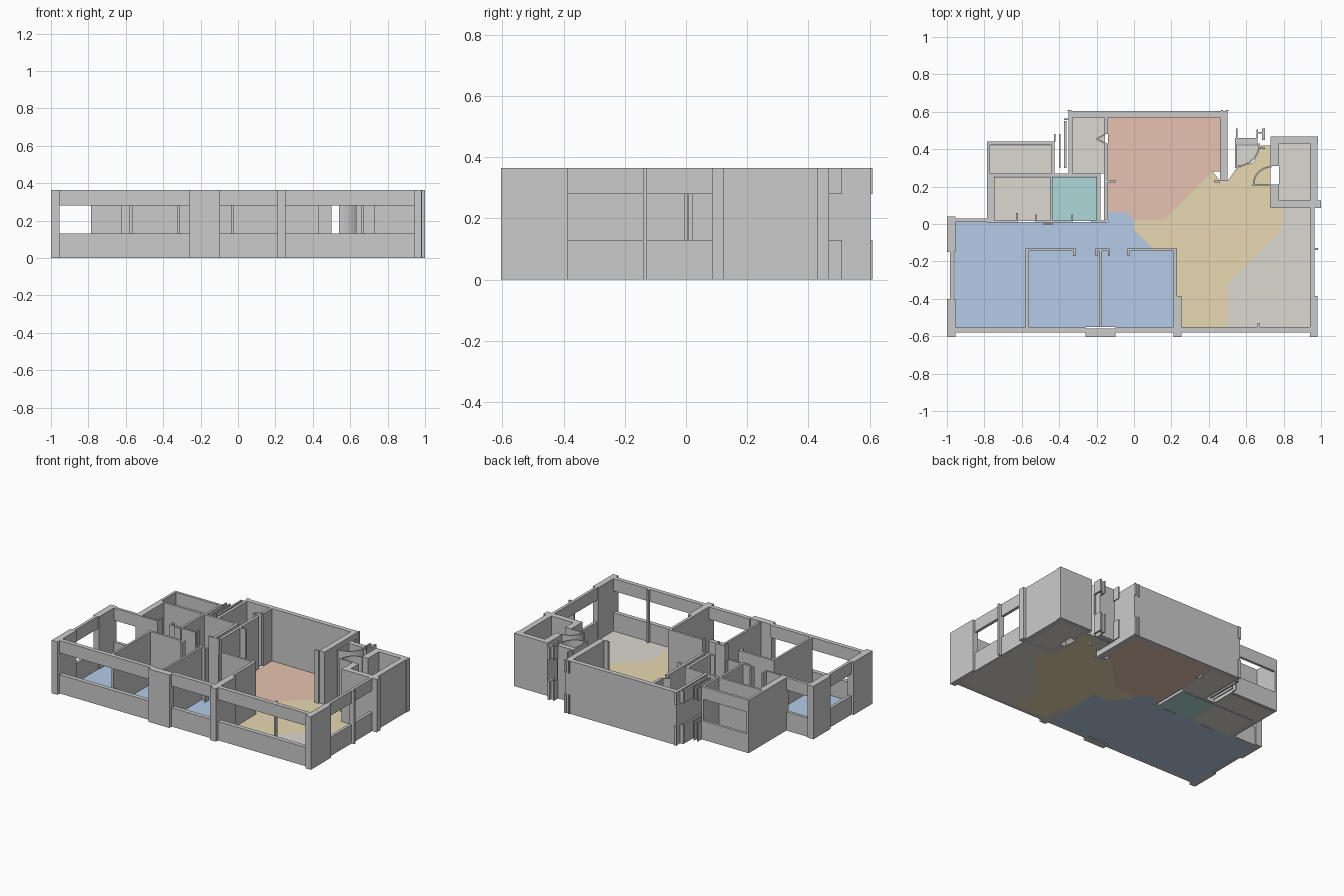
import bpy, bmesh, math

H, SILL, HEAD = 0.365, 0.13, 0.28   # wall height, window opening range


def add_box(bm, x0, x1, y0, y1, z0, z1):
    vs = [bm.verts.new((x, y, z)) for z in (z0, z1)
          for x, y in ((x0, y0), (x1, y0), (x1, y1), (x0, y1))]
    bm.faces.new(vs[3::-1])
    bm.faces.new(vs[4:])
    for i in range(4):
        j = (i + 1) % 4
        bm.faces.new((vs[i], vs[j], vs[j + 4], vs[i + 4]))


def finish(name, bm):
    me = bpy.data.meshes.new(name)
    bm.to_mesh(me)
    bm.free()
    ob = bpy.data.objects.new(name, me)
    bpy.context.collection.objects.link(ob)
    return ob


def walls(name, rects):
    """Full-height walls from (x0, x1, y0, y1) plans."""
    bm = bmesh.new()
    for r in rects:
        add_box(bm, *r, 0, H)
    return finish(name, bm)


def windows(name, rects):
    """Sill wall below and lintel above an opening."""
    bm = bmesh.new()
    for r in rects:
        add_box(bm, *r, 0, SILL)
        add_box(bm, *r, HEAD, H)
    return finish(name, bm)


def material(name, col):
    m = bpy.data.materials.new(name)
    m.diffuse_color = (*col, 1)
    return m


def floor(name, pts, mat):
    bm = bmesh.new()
    f = bm.faces.new([bm.verts.new((x, y, 0)) for x, y in pts])
    f.normal_update()
    if f.normal.z < 0:
        f.normal_flip()
    top = bmesh.ops.extrude_face_region(bm, geom=[f], use_keep_orig=True)
    for v in top['geom']:
        if isinstance(v, bmesh.types.BMVert):
            v.co.z = 0.003
    bmesh.ops.recalc_face_normals(bm, faces=bm.faces)
    finish(name, bm).data.materials.append(mat)


def rect(x0, x1, y0, y1):
    return [(x0, y0), (x1, y0), (x1, y1), (x0, y1)]


def arc_wall(name, cx, cy, r, a0, a1, t=0.008, n=10):
    """Curved full-height wall following a door swing."""
    bm = bmesh.new()
    rings = []
    for i in range(n + 1):
        a = math.radians(a0 + (a1 - a0) * i / n)
        rings.append([bm.verts.new((cx + q * math.cos(a), cy + q * math.sin(a), z))
                      for q, z in ((r - t, 0), (r, 0), (r, H), (r - t, H))])
    for p, q in zip(rings, rings[1:]):
        for k in range(4):
            bm.faces.new((p[k], p[(k + 1) % 4], q[(k + 1) % 4], q[k]))
    bm.faces.new(rings[0])
    bm.faces.new(rings[-1])
    bmesh.ops.recalc_face_normals(bm, faces=bm.faces)
    finish(name, bm)


# Floors
blue = material("blue_floor", (0.46, 0.60, 0.80))
red = material("red_floor", (0.80, 0.54, 0.44))
yellow = material("yellow_floor", (0.80, 0.69, 0.44))
teal = material("teal_floor", (0.42, 0.70, 0.69))
stone = material("stone_floor", (0.72, 0.69, 0.64))

floor("bedroom_floor", [(-0.96, -0.55), (0.21, -0.55), (0.21, -0.13), (0.10, -0.13),
                        (0, -0.03), (0, 0.02), (-0.04, 0.065), (-0.14, 0.065),
                        (-0.14, 0.01), (-0.96, 0.01)], blue)
floor("dining_floor", [(-0.14, 0.57), (-0.14, 0.065), (-0.04, 0.065), (0, 0.02),
                       (0.16, 0.02), (0.42, 0.28), (0.46, 0.28), (0.46, 0.57)], red)
floor("hall_floor", [(0, 0.02), (0.16, 0.02), (0.42, 0.28), (0.46, 0.23), (0.50, 0.23),
                     (0.55, 0.30), (0.64, 0.33), (0.68, 0.42), (0.73, 0.42), (0.73, 0.09),
                     (0.79, 0.09), (0.79, -0.03), (0.52, -0.30), (0.50, -0.34), (0.50, -0.55),
                     (0.255, -0.55), (0.21, -0.39), (0.21, -0.13), (0.10, -0.13),
                     (0, -0.03)], yellow)
floor("living_floor", [(0.50, -0.55), (0.945, -0.55), (0.945, 0.09), (0.79, 0.09),
                       (0.79, -0.03), (0.52, -0.30), (0.50, -0.34)], stone)
floor("kitchen_floor", rect(-0.44, -0.20, 0.015, 0.25), teal)
floor("bathroom_floor", rect(-0.745, -0.45, 0.015, 0.25), stone)
floor("balcony_floor", rect(-0.77, -0.44, 0.27, 0.42), stone)
floor("store_floor", rect(-0.33, -0.155, 0.27, 0.57), stone)
floor("side_room_floor", rect(0.775, 0.94, 0.125, 0.43), stone)
floor("washroom_floor", [(0.55, 0.31), (0.60, 0.32), (0.65, 0.36), (0.67, 0.42),
                         (0.55, 0.42)], stone)

# Outer pillars
walls("outer_pillars", [
    (-1, -0.955, -0.605, -0.40), (-1, -0.955, -0.15, 0.04),
    (-0.26, -0.10, -0.605, -0.56), (0.21, 0.255, -0.605, -0.385),
    (0.94, 0.98, -0.605, -0.385), (0.945, 0.985, -0.14, -0.128),
])

# Front, side and rear windows
windows("front_windows", [(-0.955, -0.26, -0.58, -0.55), (-0.10, 0.21, -0.58, -0.55),
                          (0.255, 0.94, -0.58, -0.55)])
windows("left_window", [(-0.985, -0.965, -0.40, -0.15)])
windows("right_windows", [(0.945, 0.965, -0.385, -0.14), (0.945, 0.965, -0.128, 0.085)])
windows("rear_bedroom_window", [(-0.955, -0.787, 0.01, 0.03)])
windows("balcony_window", [(-0.77, -0.44, 0.422, 0.44)])
walls("window_post", [(0.66, 0.672, -0.55, -0.53)])

# Bedroom partitions with door returns
walls("bedroom_walls", [
    (-0.58, -0.565, -0.55, -0.145), (-0.58, -0.31, -0.145, -0.13),
    (-0.325, -0.31, -0.17, -0.145), (-0.187, -0.172, -0.55, -0.145),
    (-0.205, -0.13, -0.145, -0.13), (-0.205, -0.195, -0.17, -0.145),
    (-0.14, -0.13, -0.17, -0.145), (-0.035, 0.23, -0.145, -0.13),
    (-0.035, -0.025, -0.17, -0.145), (0.21, 0.23, -0.385, -0.145),
    (-0.485, -0.435, -0.005, 0.005),
])

# Bathroom, kitchen and balcony walls
walls("wet_room_walls", [
    (-0.787, -0.745, 0.02, 0.255), (-0.787, -0.62, 0.008, 0.02),
    (-0.53, -0.33, 0.008, 0.02), (-0.23, -0.15, 0.008, 0.02),
    (-0.63, -0.62, 0.02, 0.06), (-0.53, -0.52, 0.02, 0.05),
    (-0.335, -0.325, 0.02, 0.05), (-0.45, -0.435, 0.02, 0.255),
    (-0.787, -0.20, 0.255, 0.27), (-0.20, -0.18, 0.02, 0.27),
    (-0.16, -0.14, 0.02, 0.27), (-0.787, -0.77, 0.27, 0.44),
    (-0.44, -0.425, 0.27, 0.44),
])

# Rear block around the dining room
walls("rear_block_walls", [
    (-0.35, 0.50, 0.57, 0.603), (-0.35, -0.33, 0.27, 0.57),
    (-0.16, -0.14, 0.27, 0.43), (-0.16, -0.14, 0.48, 0.57),
    (-0.14, -0.10, 0.222, 0.235), (0.46, 0.50, 0.23, 0.57),
    (0.43, 0.46, 0.222, 0.235),
])
windows("rear_block_caps", [(-0.355, -0.335, 0.603, 0.61), (0.465, 0.475, 0.603, 0.61),
                            (0.49, 0.505, 0.603, 0.61)])
windows("rear_fins", [(-0.427, -0.42, 0.44, 0.48), (-0.40, -0.392, 0.30, 0.48),
                      (-0.375, -0.362, 0.30, 0.55), (-0.375, -0.35, 0.555, 0.565)])

# Small angled store door
for s in (-1, 1):
    door = walls("store_door", [(-0.026, 0.026, -0.004, 0.004)])
    door.location = (-0.177, 0.455 + s * 0.012, 0)
    door.rotation_euler.z = s * math.radians(28)

# Side room and washroom by the entrance
walls("side_room_walls", [
    (0.73, 0.985, 0.43, 0.467), (0.73, 0.775, 0.31, 0.43), (0.73, 0.775, 0.125, 0.21),
    (0.94, 0.98, 0.125, 0.43), (0.73, 1.0, 0.085, 0.125),
])
walls("washroom_walls", [(0.54, 0.55, 0.30, 0.46), (0.55, 0.66, 0.425, 0.46),
                         (0.63, 0.73, 0.205, 0.213)])
windows("entrance_fins", [(0.545, 0.553, 0.46, 0.51), (0.655, 0.663, 0.46, 0.505),
                          (0.685, 0.70, 0.45, 0.51), (0.663, 0.685, 0.485, 0.493)])
arc_wall("washroom_door_swing", 0.55, 0.43, 0.125, -90, 0)
arc_wall("side_room_door_swing", 0.735, 0.21, 0.10, 90, 180)
arc_wall("entrance_door_swing", 0.70, 0.45, 0.05, 180, 270)
